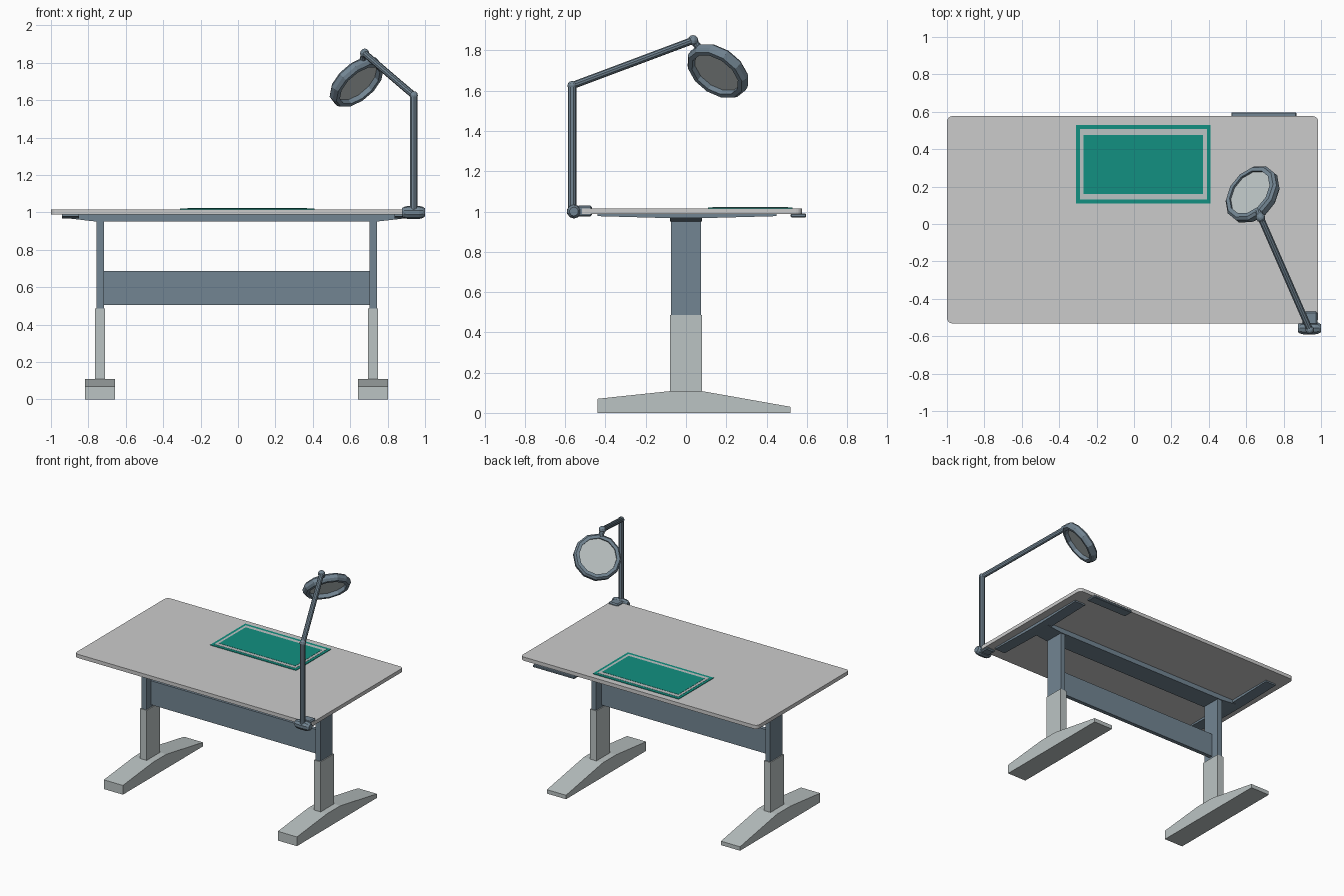
import bpy, bmesh, math
from mathutils import Vector

if "Cube" in bpy.data.objects:
    bpy.data.objects.remove(bpy.data.objects["Cube"])

CX = -0.0075  # centre of the desk frame (the lamp joint sticks out to the right)


def material(name, rgb):
    m = bpy.data.materials.new(name)
    m.diffuse_color = (*rgb, 1)
    m.use_nodes = True
    m.node_tree.nodes["Principled BSDF"].inputs["Base Color"].default_value = m.diffuse_color
    return m


SLATE = material("slate", (0.17, 0.235, 0.29))
PALE = material("pale_grey", (0.50, 0.55, 0.55))
TEAL = material("teal", (0.006, 0.28, 0.22))


def finish(name, bm, mat=None):
    bmesh.ops.recalc_face_normals(bm, faces=bm.faces)
    me = bpy.data.meshes.new(name)
    bm.to_mesh(me)
    bm.free()
    ob = bpy.data.objects.new(name, me)
    bpy.context.collection.objects.link(ob)
    if mat:
        me.materials.append(mat)
    return ob


def prism(name, base, offset, mat=None):
    """Extrude a flat outline of 3D points along an offset."""
    bm = bmesh.new()
    f = bm.faces.new([bm.verts.new(p) for p in base])
    top = bmesh.ops.extrude_face_region(bm, geom=[f])["geom"]
    bmesh.ops.translate(bm, vec=offset,
                        verts=[v for v in top if isinstance(v, bmesh.types.BMVert)])
    return finish(name, bm, mat)


def box(name, x, y, z, mat=None):
    base = [(x[0], y[0], z[0]), (x[1], y[0], z[0]), (x[1], y[1], z[0]), (x[0], y[1], z[0])]
    return prism(name, base, (0, 0, z[1] - z[0]), mat)


def bevel(ob, width, segments=1):
    b = ob.modifiers.new("bevel", 'BEVEL')
    b.width, b.segments = width, segments
    return ob


def lathe(name, profile, centre, axis, sides, mat, closed=False):
    """Spin (radius, height) points round an axis."""
    bm = bmesh.new()
    q = Vector(axis).to_track_quat('Z', 'Y')
    rings = [[bm.verts.new(Vector(centre) + q @ Vector((
        r * math.cos(2 * math.pi * (i + 0.5) / sides),
        r * math.sin(2 * math.pi * (i + 0.5) / sides), h)))
        for i in range(sides)] for r, h in profile]
    pairs = list(zip(rings, rings[1:])) + ([(rings[-1], rings[0])] if closed else [])
    for a, b in pairs:
        for i in range(sides):
            j = (i + 1) % sides
            bm.faces.new((a[i], a[j], b[j], b[i]))
    if not closed:
        bm.faces.new(rings[0])
        bm.faces.new(rings[-1])
    return finish(name, bm, mat)


def rod(name, a, b, r, sides=10):
    d = Vector(b) - Vector(a)
    return lathe(name, [(r, 0), (r, d.length)], a, d, sides, SLATE)


# Tabletop with rounded corners
outline, rad = [], 0.03
for x, y, a0 in ((0.985, 0.577, 0), (-1, 0.577, 90), (-1, -0.532, 180), (0.985, -0.532, 270)):
    sx, sy = (1 if x > 0 else -1), (1 if y > 0 else -1)
    for k in range(5):
        a = math.radians(a0 + 22.5 * k)
        outline.append((x - sx * rad + rad * math.cos(a), y - sy * rad + rad * math.sin(a), 0.988))
prism("tabletop", outline, (0, 0, 0.028))

# Desk mat: teal border, pale frame, teal centre
box("mat_border", (-0.31, 0.41), (0.11, 0.53), (1.014, 1.020), TEAL)
box("mat_frame", (-0.29, 0.39), (0.132, 0.507), (1.015, 1.0215), PALE)
box("mat_centre", (-0.27, 0.37), (0.16, 0.477), (1.016, 1.023), TEAL)

# Legs, feet and side rails on both sides
for side, s in (("left", -1), ("right", 1)):
    c = CX + s * 0.73
    foot = [(-0.44, 0), (0.52, 0), (0.52, 0.03), (0.08, 0.108), (-0.08, 0.108), (-0.44, 0.07)]
    prism(side + "_foot", [(c - 0.08, y, z) for y, z in foot], (0.16, 0, 0), PALE)
    box(side + "_lower_leg", (c - 0.027, c + 0.027), (-0.08, 0.08), (0.105, 0.487), PALE)
    box(side + "_upper_leg", (c - 0.02, c + 0.02), (-0.074, 0.074), (0.48, 0.957), SLATE)
    r = CX + s * 0.888
    rail = [(-0.44, 0.989), (-0.44, 0.977), (-0.08, 0.967), (0.08, 0.967), (0.45, 0.977), (0.45, 0.989)]
    prism(side + "_side_rail", [(r - 0.045, y, z) for y, z in rail], (0.09, 0, 0), SLATE)

# Cross beam with tapered ends, and panel between the legs
beam = [(-0.9, 0.989), (-0.9, 0.968), (-0.75, 0.951), (0.75, 0.951), (0.9, 0.968), (0.9, 0.989)]
prism("cross_beam", [(CX + x, -0.08, z) for x, z in beam], (0, 0.16, 0), SLATE)
box("modesty_panel", (CX - 0.712, CX + 0.712), (-0.018, 0.012), (0.505, 0.687), SLATE)

# Height control under the back edge
bevel(box("height_control", (0.52, 0.868), (0.52, 0.597), (0.971, 0.989), SLATE), 0.004)

# Lamp clamp and base joint
bevel(box("lamp_clamp", (0.90, 0.98), (-0.54, -0.467), (0.975, 1.03), SLATE), 0.008)
lathe("lamp_base_joint", [(0.022, -0.062), (0.03, -0.05), (0.035, -0.03), (0.035, 0.03),
                          (0.03, 0.05), (0.022, 0.062)], (0.938, -0.557, 1.0), (1, 0, 0), 10, SLATE)

# Lamp post, arm and their joints
base, elbow, tip = (0.94, -0.566, 1.0), (0.94, -0.566, 1.625), (0.677, 0.035, 1.85)
head = Vector((0.634, 0.158, 1.698))
rod("lamp_post", base, elbow, 0.021)
rod("lamp_arm", elbow, tip, 0.018)
for name, p, r in (("elbow_joint", elbow, 0.023), ("head_joint", tip, 0.026)):
    bm = bmesh.new()
    bmesh.ops.create_uvsphere(bm, u_segments=10, v_segments=6, radius=r)
    bmesh.ops.translate(bm, vec=p, verts=bm.verts)
    finish(name, bm, SLATE)

# Lamp head: faceted ring, neck and lens
normal = Vector((-0.58, 0.47, 0.66)).normalized()
rod("head_neck", tip, Vector(tip).lerp(head, 0.28), 0.018)
ring = [(0.132, -0.03), (0.155, -0.03), (0.168, -0.012), (0.168, 0.014), (0.155, 0.028), (0.132, 0.028)]
lathe("lamp_ring", ring, head, normal, 12, SLATE, closed=True)
lathe("lamp_lens", [(0.135, 0.0), (0.135, 0.016)], head, normal, 12, PALE)
